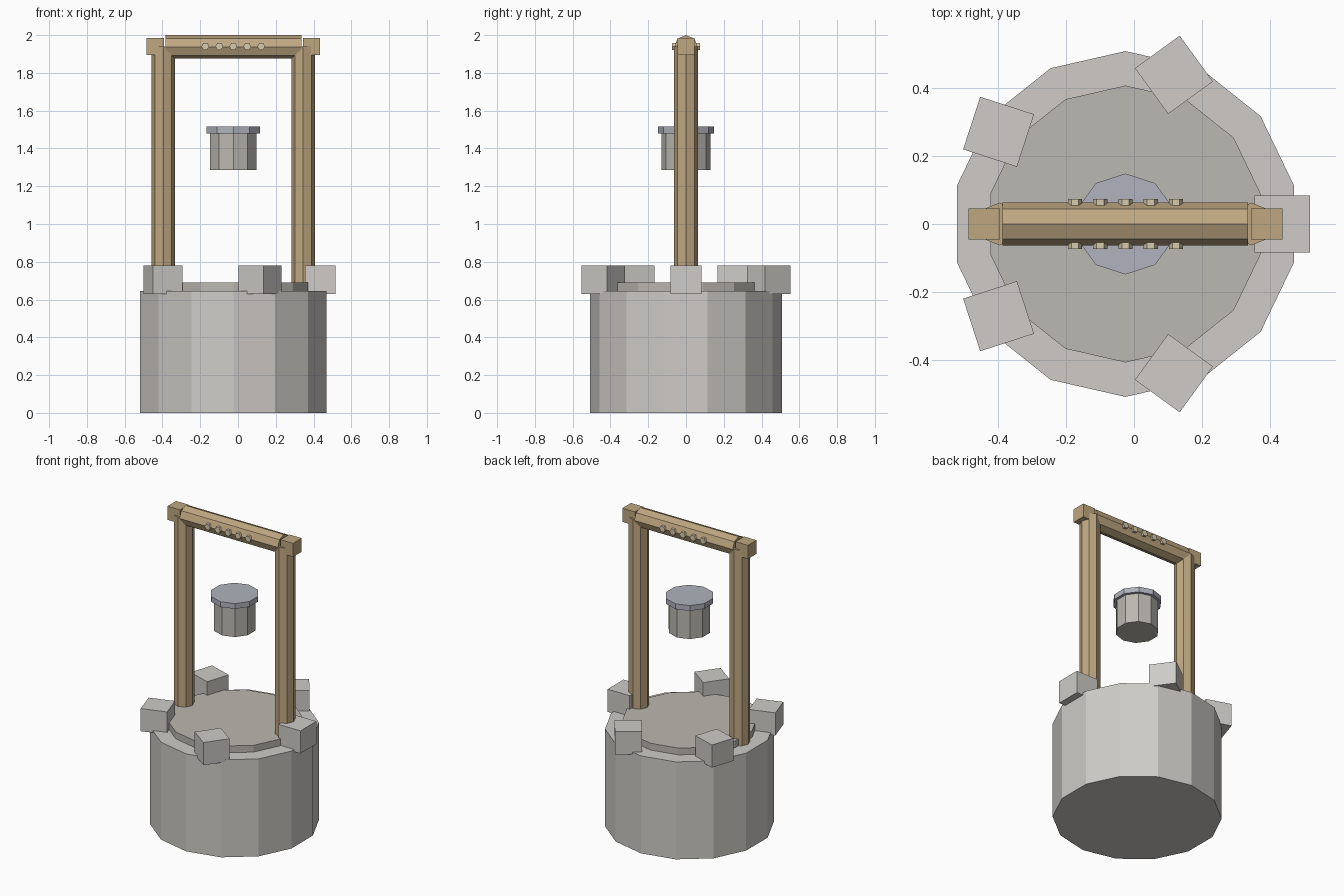
import bpy, math
from math import pi, cos, sin

if "Cube" in bpy.data.objects:
    bpy.data.objects.remove(bpy.data.objects["Cube"])

CX = -0.025  # axis of the well


def material(name, rgb):
    m = bpy.data.materials.new(name)
    m.diffuse_color = (*rgb, 1)
    m.use_nodes = True
    m.node_tree.nodes["Principled BSDF"].inputs["Base Color"].default_value = m.diffuse_color
    return m


stone = material("stone", (0.62, 0.60, 0.57))
dark_stone = material("dark_stone", (0.50, 0.48, 0.44))
wood = material("wood", (0.52, 0.39, 0.22))
metal = material("metal", (0.44, 0.45, 0.51))
brass = material("brass", (0.68, 0.60, 0.42))


def finish(name, mat):
    ob = bpy.context.object
    ob.name = name
    ob.data.materials.append(mat)
    return ob


def prism(name, sides, r, length, loc, mat, rot=(0, 0, 0)):
    bpy.ops.mesh.primitive_cylinder_add(vertices=sides, radius=r, depth=length,
                                        location=loc, rotation=rot)
    return finish(name, mat)


def upright(name, sides, r, z0, z1, mat, x=CX):
    return prism(name, sides, r, z1 - z0, (x, 0, (z0 + z1) / 2), mat)


def box(name, size, loc, mat, turn=0):
    bpy.ops.mesh.primitive_cube_add(size=1, location=loc, rotation=(0, 0, turn))
    ob = finish(name, mat)
    ob.scale = size
    return ob


# Stone well wall and the inner core that rises slightly above it
upright("well_wall", 14, 0.507, 0, 0.645, stone)
upright("well_core", 14, 0.406, 0.001, 0.69, dark_stone)

# Loose rim blocks, each turned by half its position angle
for i in range(5):
    a = i * 2 * pi / 5
    box(f"rim_block_{i + 1}", (0.162, 0.166, 0.15),
        (CX + 0.46 * cos(a), 0.46 * sin(a), 0.705), stone, a / 2)

# Posts and beam end blocks
for side, s in (("left", -1), ("right", 1)):
    upright(f"{side}_post", 8, 0.0625, 0.64, 1.94, wood, CX + s * 0.37)
    box(f"{side}_beam_end", (0.092, 0.09, 0.09), (CX + s * 0.414, 0, 1.94), wood)

# Octagonal cross beam
prism("cross_beam", 8, 0.0625, 0.72, (CX, 0, 1.9375), wood, (0, pi / 2, 0))

# Pegs through the beam
for i in range(5):
    peg = prism(f"beam_peg_{i + 1}", 6, 0.021, 0.146,
                (CX + (i - 2) * 0.074, 0, 1.94), brass, (pi / 2, pi / 6, 0))

# Hanging bucket with metal band
upright("bucket", 10, 0.13, 1.285, 1.482, dark_stone)
upright("bucket_band", 10, 0.148, 1.48, 1.515, metal)
